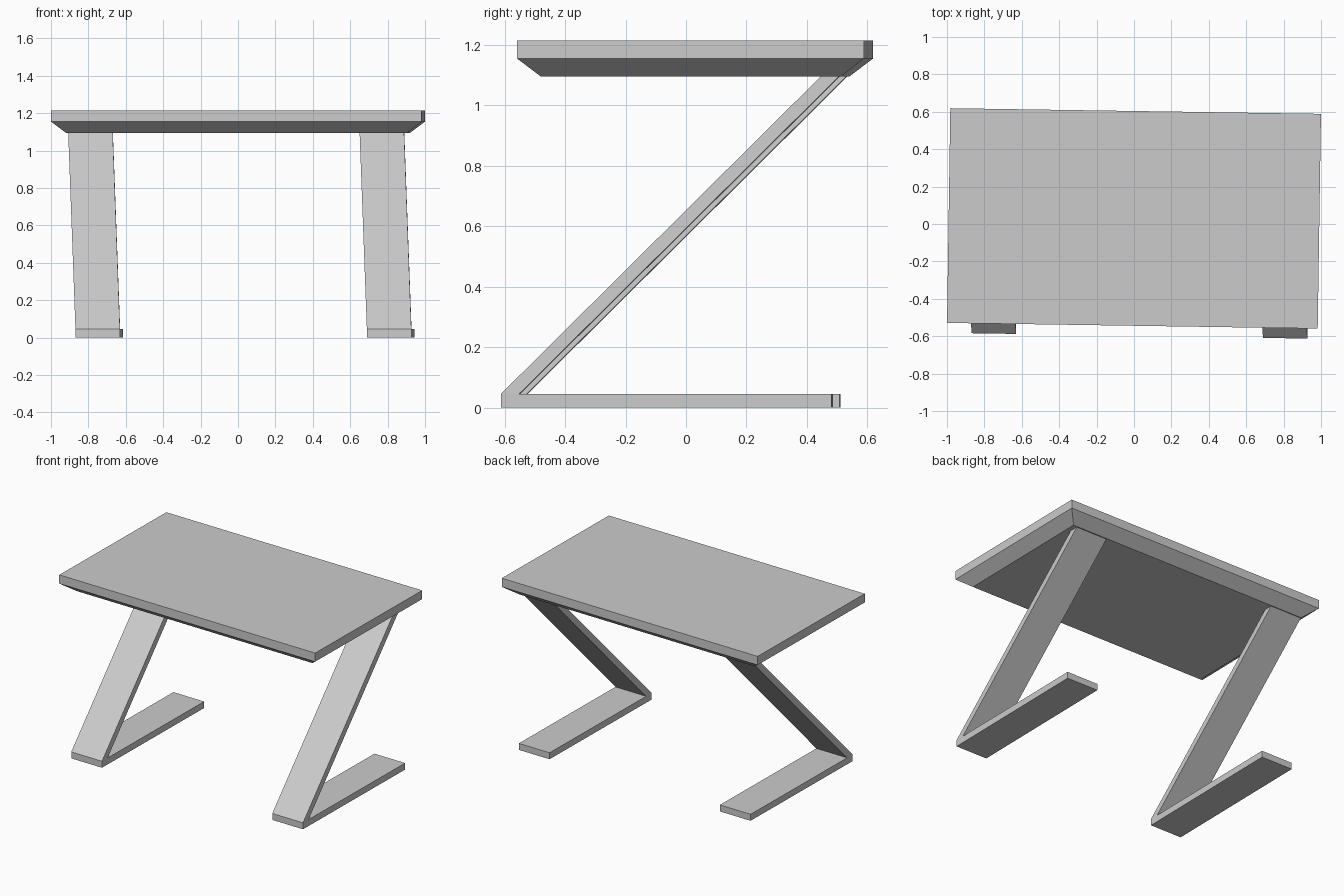
import bpy
from math import radians
from mathutils import Matrix, Vector

if "Cube" in bpy.data.objects:
    bpy.data.objects.remove(bpy.data.objects["Cube"])

TURN = Matrix.Rotation(radians(-0.87), 4, 'Z')  # whole desk is slightly turned


def make(name, rings, origin):
    """Join stacked four-cornered rings into a closed solid."""
    n = len(rings)
    m = Matrix.Translation(origin) @ TURN
    verts = [m @ Vector(p) for ring in rings for p in ring]
    faces = [(3, 2, 1, 0), tuple(4 * (n - 1) + i for i in range(4))]
    for k in range(n - 1):
        for i in range(4):
            j = (i + 1) % 4
            faces.append((4 * k + i, 4 * k + j, 4 * k + 4 + j, 4 * k + 4 + i))
    mesh = bpy.data.meshes.new(name)
    mesh.from_pydata(verts, [], faces)
    obj = bpy.data.objects.new(name, mesh)
    bpy.context.collection.objects.link(obj)
    return obj


def ring(x0, x1, y0, y1, z):
    return [(x0, y0, z), (x1, y0, z), (x1, y1, z), (x0, y1, z)]


# Tabletop: slab with a bevelled underside
W, D, INSET = 0.991, 0.574, 0.078
make("tabletop", [
    ring(-W + INSET, W - INSET, -D + INSET, D - INSET, 1.095),
    ring(-W, W, -D, D, 1.155),
    ring(-W, W, -D, D, 1.215),
], (0, 0.03, 0))

# Two legs: flat foot plus slanted strut, rising from the foot's front end
WIDTH, LEAN = 0.238, -0.055
for side, origin in (("left", (-0.869, -0.584, 0)), ("right", (0.689, -0.609, 0))):
    make(side + "_foot", [ring(0, WIDTH, 0, 1.095, z) for z in (0, 0.045)], origin)
    make(side + "_strut", [
        ring(0, WIDTH, 0, 0.06, 0.045),
        ring(LEAN, LEAN + WIDTH, 1.06, 1.12, 1.098),
    ], origin)
